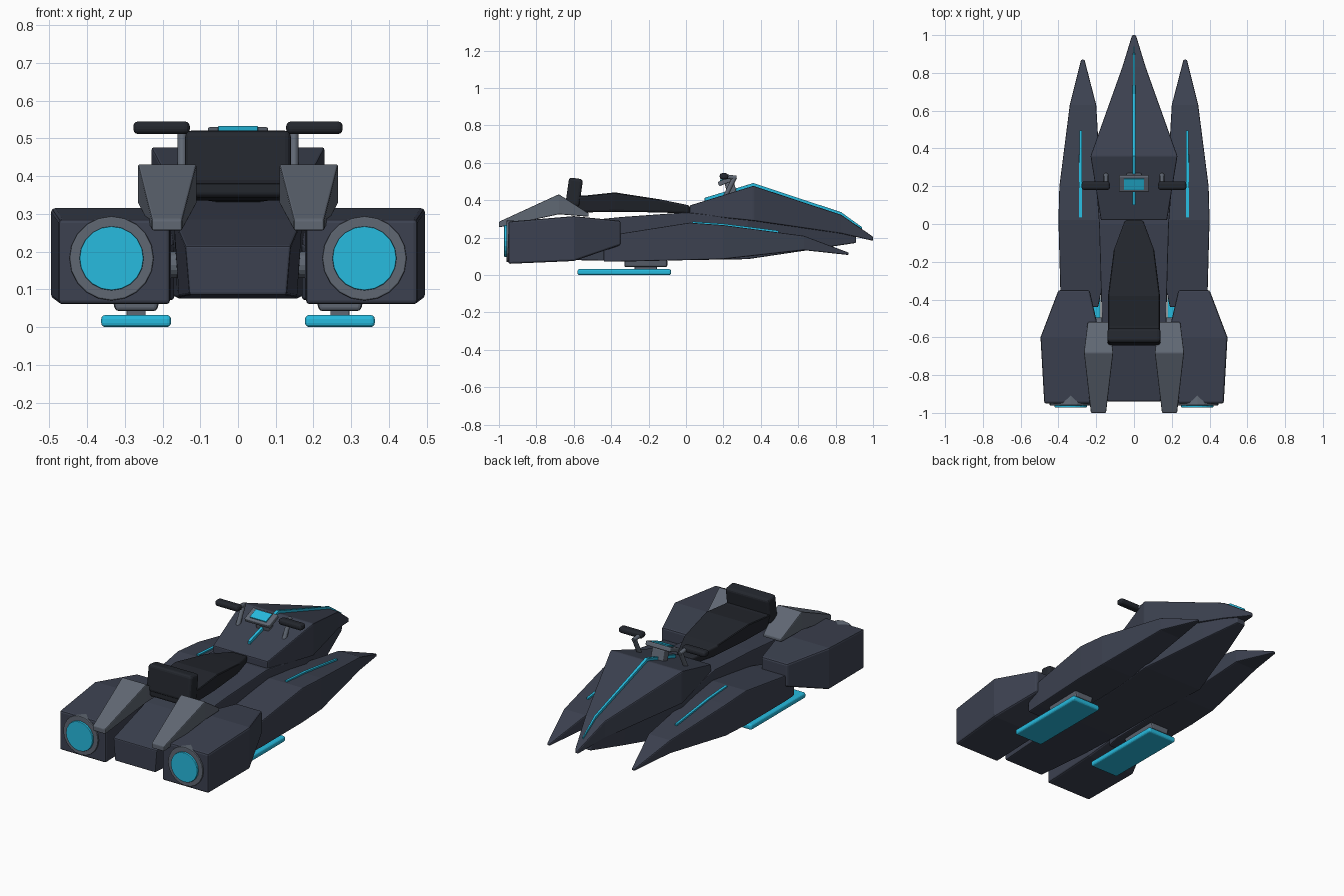
import bpy, bmesh, math
from mathutils import Matrix, Vector


def material(name, rgb):
    m = bpy.data.materials.new(name)
    m.diffuse_color = (*rgb, 1)
    return m


BODY = material("body_slate", (0.045, 0.053, 0.08))
DARK = material("dark_padding", (0.017, 0.02, 0.027))
GREY = material("grey_metal", (0.115, 0.135, 0.17))
GLOW = material("cyan_glow", (0.02, 0.5, 0.74))


def finish(name, bm, mat, bevel=0.0, segments=2):
    bmesh.ops.recalc_face_normals(bm, faces=bm.faces)
    me = bpy.data.meshes.new(name)
    bm.to_mesh(me)
    bm.free()
    ob = bpy.data.objects.new(name, me)
    bpy.context.collection.objects.link(ob)
    me.materials.append(mat)
    if bevel:
        b = ob.modifiers.new("Bevel", 'BEVEL')
        b.width, b.segments = bevel, segments
        b.limit_method, b.angle_limit = 'ANGLE', math.radians(25)
    return ob


def loft(name, stations, mat, bevel=0.006, side=1, top=1.0, bottom=1.0, segments=2):
    """Box-section loft; each station is (y, x_min, x_max, z_min, z_max)."""
    bm = bmesh.new()
    rings = []
    for y, xa, xb, za, zb in stations:
        c, h = (xa + xb) / 2, (xb - xa) / 2
        corners = [(c - h * bottom, za), (c + h * bottom, za),
                   (c + h * top, zb), (c - h * top, zb)]
        rings.append([bm.verts.new((side * x, y, z)) for x, z in corners])
    for a, b in zip(rings, rings[1:]):
        for i in range(4):
            j = (i + 1) % 4
            bm.faces.new((a[i], a[j], b[j], b[i]))
    bm.faces.new(rings[0])
    bm.faces.new(rings[-1])
    return finish(name, bm, mat, bevel, segments)


def box(name, centre, size, mat, bevel=0.008, tilt=0, segments=3):
    bm = bmesh.new()
    bmesh.ops.create_cube(bm, size=1)
    bmesh.ops.scale(bm, vec=size, verts=bm.verts)
    ob = finish(name, bm, mat, bevel, segments)
    ob.location = centre
    ob.rotation_euler.x = math.radians(tilt)
    return ob


def rod(name, a, b, r1, r2, mat, sides=16, bevel=0.0):
    a, b = Vector(a), Vector(b)
    bm = bmesh.new()
    bmesh.ops.create_cone(bm, cap_ends=True, segments=sides, radius1=r1, radius2=r2,
                          depth=(b - a).length)
    rot = (b - a).to_track_quat('Z', 'Y').to_matrix().to_4x4()
    bmesh.ops.transform(bm, matrix=Matrix.Translation((a + b) / 2) @ rot, verts=bm.verts)
    return finish(name, bm, mat, bevel)


# Central hull and nose cowl
loft("hull", [(-0.94, -0.14, 0.14, 0.085, 0.215), (-0.6, -0.17, 0.17, 0.08, 0.285),
              (-0.35, -0.175, 0.175, 0.075, 0.31), (0, -0.185, 0.185, 0.08, 0.335),
              (0.33, -0.21, 0.21, 0.085, 0.30), (0.7, -0.1, 0.1, 0.14, 0.26),
              (0.91, -0.03, 0.03, 0.172, 0.215)], BODY, bottom=0.92)
loft("nose_cowl", [(0.02, -0.175, 0.175, 0.325, 0.372), (0.36, -0.23, 0.23, 0.29, 0.477),
                   (0.83, -0.062, 0.062, 0.222, 0.322),
                   (1.0, -0.01, 0.01, 0.183, 0.205)], BODY)
loft("cowl_light", [(0.1, -0.008, 0.008, 0.39, 0.413), (0.36, -0.009, 0.009, 0.47, 0.492),
                    (0.83, -0.006, 0.006, 0.315, 0.336),
                    (0.94, -0.003, 0.003, 0.24, 0.257)], GLOW, 0.001)

# Seat and backrest
loft("seat", [(-0.64, -0.14, 0.14, 0.345, 0.425), (-0.54, -0.14, 0.14, 0.335, 0.425),
              (-0.38, -0.14, 0.14, 0.338, 0.442), (-0.14, -0.11, 0.11, 0.335, 0.405),
              (0.02, -0.05, 0.05, 0.328, 0.372)], DARK, 0.012, bottom=0.85, segments=3)
box("backrest", (0, -0.598, 0.443), (0.28, 0.075, 0.15), DARK, 0.016, -8)

# Dashboard with screen
box("dashboard", (0, 0.215, 0.503), (0.16, 0.09, 0.025), GREY, 0.006, 22)
box("dashboard_neck", (0, 0.24, 0.46), (0.08, 0.05, 0.08), GREY, 0.006, 15)
box("dashboard_screen", (0, 0.211, 0.517), (0.105, 0.062, 0.008), GLOW, 0.001, 22)

for side, label in ((-1, "left"), (1, "right")):
    # Long side pontoon with its light strip
    loft(label + "_pontoon",
         [(-0.44, 0.19, 0.385, 0.072, 0.205), (-0.35, 0.17, 0.39, 0.072, 0.222),
          (0.02, 0.17, 0.40, 0.08, 0.28), (0.2, 0.175, 0.395, 0.085, 0.267),
          (0.63, 0.2, 0.34, 0.133, 0.21), (0.87, 0.262, 0.28, 0.107, 0.12)], BODY, side=side)
    loft(label + "_pontoon_light",
         [(0.035, 0.275, 0.291, 0.265, 0.286), (0.2, 0.275, 0.291, 0.25, 0.275),
          (0.495, 0.276, 0.289, 0.21, 0.238)], GLOW, 0.001, side)

    # Engine pod, nozzle and glowing exhaust
    loft(label + "_engine",
         [(-0.95, 0.18, 0.475, 0.06, 0.286), (-0.6, 0.178, 0.495, 0.075, 0.315),
          (-0.35, 0.235, 0.40, 0.16, 0.29)], BODY, 0.01, side)
    x = 0.335 * side
    rod(label + "_nozzle", (x, -0.96, 0.182), (x, -0.87, 0.182), 0.112, 0.104, GREY, 20, 0.004)
    rod(label + "_exhaust_glow", (x, -0.972, 0.182), (x, -0.94, 0.182), 0.085, 0.085,
        GLOW, 20, 0.003)
    rod(label + "_engine_strut", (0.13 * side, -0.53, 0.165), (0.26 * side, -0.53, 0.165),
        0.035, 0.035, GREY)

    # Raised grey tail fin
    loft(label + "_tail_fin",
         [(-1.0, 0.148, 0.228, 0.255, 0.285), (-0.68, 0.11, 0.265, 0.325, 0.432),
          (-0.52, 0.13, 0.245, 0.312, 0.33)], GREY, 0.005, side)

    # Hover skid and its mount
    box(label + "_hover_skid", (0.27 * side, -0.33, 0.016), (0.185, 0.5, 0.032), GLOW, 0.011)
    loft(label + "_skid_mount",
         [(-0.33, 0.205, 0.335, 0.042, 0.085), (-0.1, 0.205, 0.335, 0.042, 0.085)],
         GREY, 0.01, side, bottom=0.85)
    box(label + "_skid_post", (0.27 * side, -0.215, 0.04), (0.05, 0.12, 0.03), GREY, 0.003)

    # Handlebar stem and grip
    hx = 0.148 * side
    rod(label + "_bar_stem", (hx, 0.205, 0.41), (hx, 0.262, 0.525), 0.013, 0.013, GREY, 12, 0.003)
    rod(label + "_bar_link", (hx, 0.27, 0.52), (hx, 0.2, 0.528), 0.012, 0.012, GREY, 12, 0.003)
    box(label + "_grip", (0.2025 * side, 0.203, 0.528), (0.15, 0.046, 0.034), DARK, 0.014)
